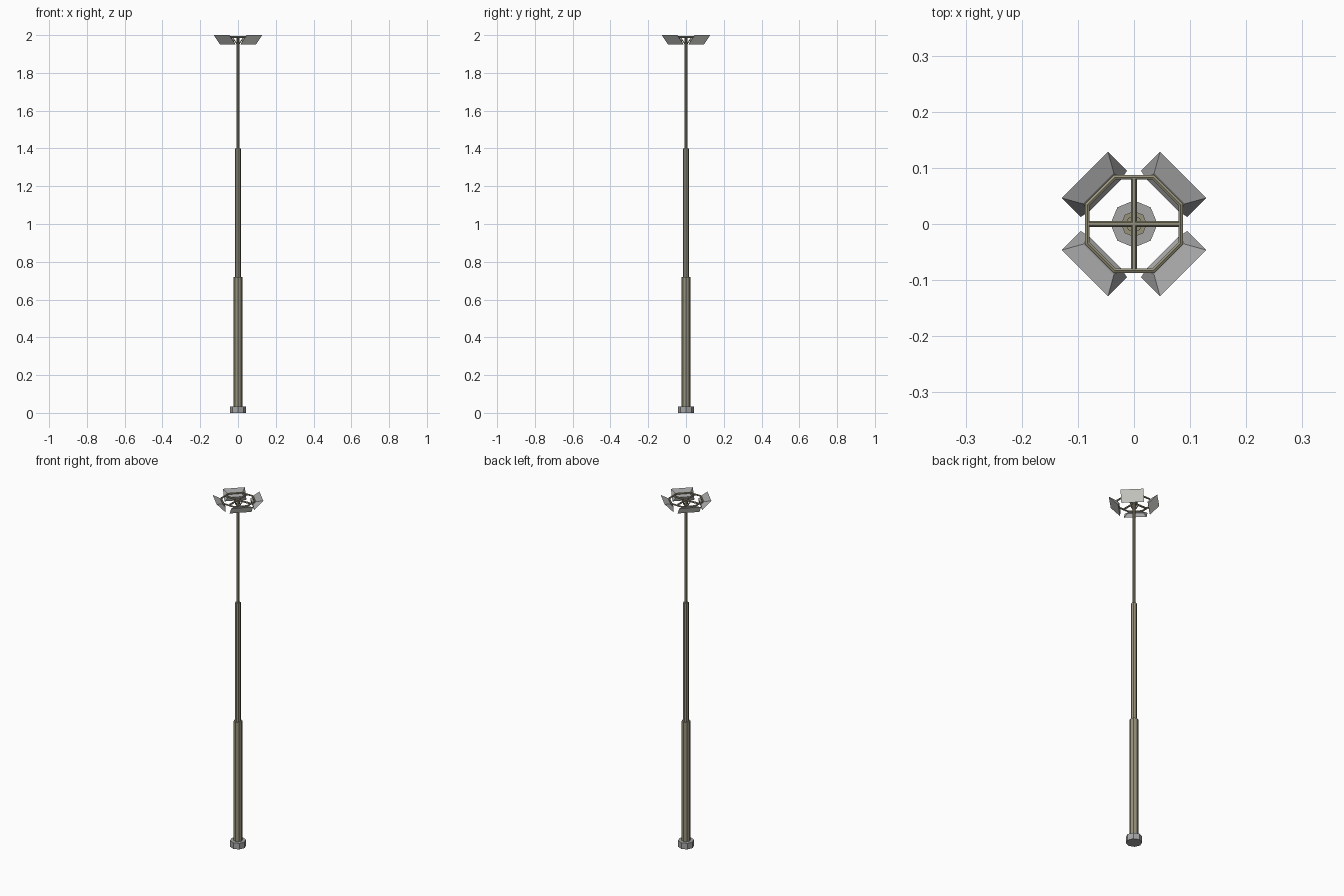
import bpy
from math import cos, sin, pi

if "Cube" in bpy.data.objects:
    bpy.data.objects.remove(bpy.data.objects["Cube"])


def material(name, rgb):
    m = bpy.data.materials.new(name)
    m.diffuse_color = (*rgb, 1)
    m.use_nodes = True
    m.node_tree.nodes["Principled BSDF"].inputs["Base Color"].default_value = m.diffuse_color
    return m


olive = material("olive_paint", (0.31, 0.29, 0.20))
dark_grey = material("dark_grey_metal", (0.38, 0.38, 0.38))
lens_grey = material("lens_glass", (0.85, 0.85, 0.80))


def cylinder(name, r, z0, z1, mat):
    bpy.ops.mesh.primitive_cylinder_add(vertices=8, radius=r, depth=z1 - z0,
                                        location=(0, 0, (z0 + z1) / 2))
    ob = bpy.context.object
    ob.name = name
    ob.data.materials.append(mat)


def tube(name, pts, r, cyclic=False, tilt=0.0):
    cu = bpy.data.curves.new(name, 'CURVE')
    cu.dimensions = '3D'
    cu.bevel_depth = r
    cu.bevel_resolution = 1
    cu.use_fill_caps = True
    sp = cu.splines.new('POLY')
    sp.points.add(len(pts) - 1)
    for p, co in zip(sp.points, pts):
        p.co = (*co, 1)
        p.tilt = tilt
    sp.use_cyclic_u = cyclic
    sp.use_smooth = False
    cu.materials.append(olive)
    ob = bpy.data.objects.new(name, cu)
    bpy.context.collection.objects.link(ob)


# Foot and telescoping mast
cylinder("base_foot", 0.042, 0, 0.035, dark_grey)
cylinder("mast_lower", 0.023, 0.03, 0.72, olive)
cylinder("mast_middle", 0.015, 0.71, 1.40, olive)
cylinder("mast_upper", 0.008, 1.39, 1.985, olive)

# Octagonal lamp ring with cross arms and braces
ZR = 1.989
R = 0.083 / cos(pi / 8)
tube("lamp_ring", [(R * cos(pi / 8 + i * pi / 4), R * sin(pi / 8 + i * pi / 4), ZR)
                   for i in range(8)], 0.005, True, pi / 6)
tube("cross_arm_x", [(-0.083, 0, ZR), (0.083, 0, ZR)], 0.005)
tube("cross_arm_y", [(0, -0.083, ZR), (0, 0.083, ZR)], 0.005)
for i in range(4):
    c, s = cos(i * pi / 2), sin(i * pi / 2)
    tube(f"brace_{i + 1}", [(0.004 * c, 0.004 * s, 1.95), (0.03 * c, 0.03 * s, ZR)], 0.003)

# Floodlights: tilted lens rectangle tapering to a smaller back
# (radius, half width, height) of lens top, lens bottom, back bottom, back top
edges = [(0.1235, 0.058, 2.0), (0.076, 0.058, 1.95),
         (0.072, 0.039, 1.972), (0.090, 0.039, 1.989)]
verts = [(r, s * w, z) for r, w, z in edges for s in (-1, 1)]
faces = [(0, 2, 3, 1), (2, 4, 5, 3), (4, 6, 7, 5), (6, 0, 1, 7),
         (0, 6, 4, 2), (1, 3, 5, 7)]
me = bpy.data.meshes.new("floodlight")
me.from_pydata(verts, [], faces)
me.materials.append(dark_grey)
me.materials.append(lens_grey)
me.polygons[0].material_index = 1
me.update()
for i in range(4):
    ob = bpy.data.objects.new(f"floodlight_{i + 1}", me)
    ob.rotation_euler.z = pi / 4 + i * pi / 2
    bpy.context.collection.objects.link(ob)
